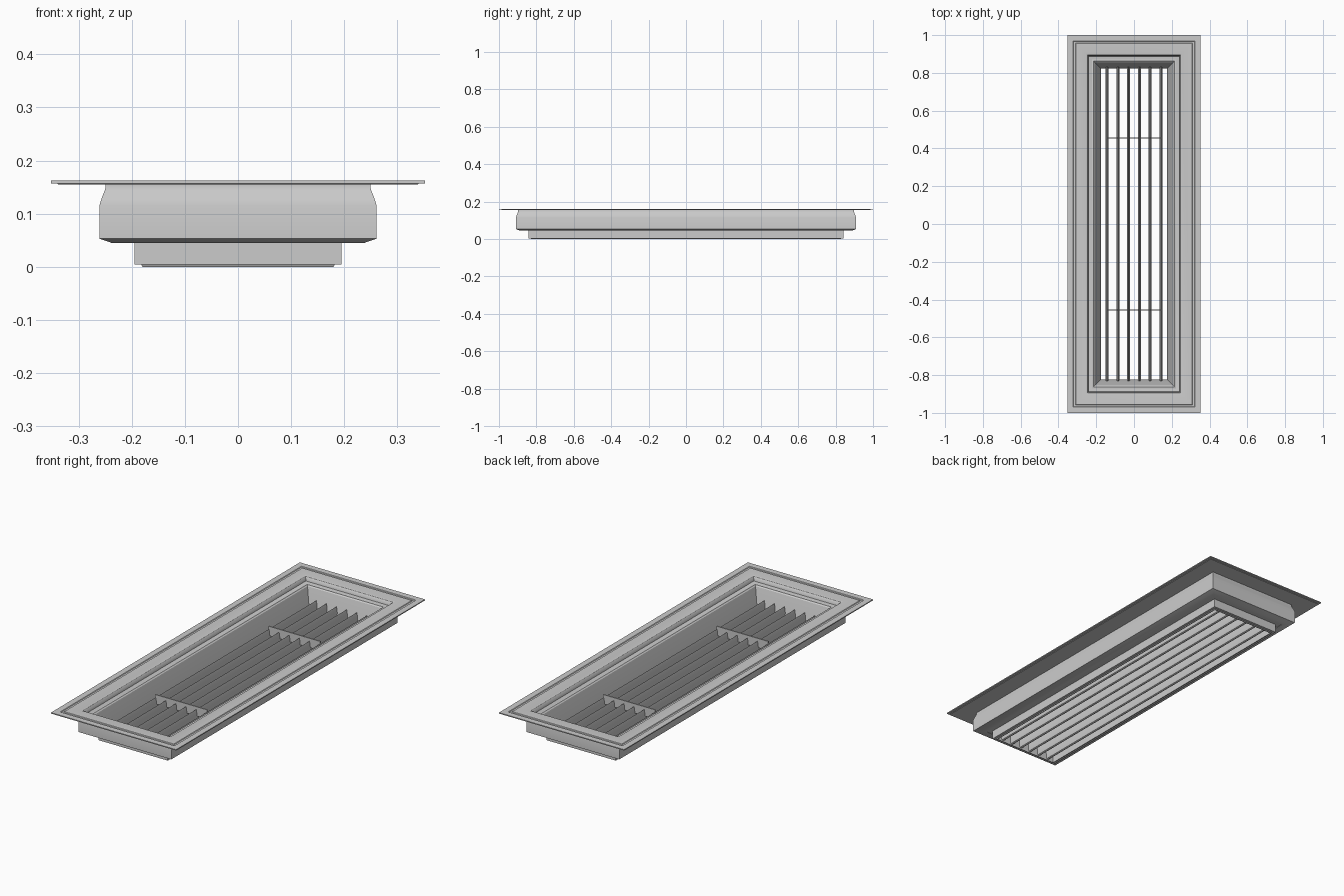
import bpy, bmesh, math

if "Cube" in bpy.data.objects:
    bpy.data.objects.remove(bpy.data.objects["Cube"])

DY = 0.648  # constant difference between half length and half width


def finish(bm, name, smooth=True):
    bmesh.ops.recalc_face_normals(bm, faces=bm.faces)
    me = bpy.data.meshes.new(name)
    bm.to_mesh(me)
    bm.free()
    ob = bpy.data.objects.new(name, me)
    bpy.context.collection.objects.link(ob)
    if smooth:
        bpy.ops.object.select_all(action='DESELECT')
        ob.select_set(True)
        bpy.context.view_layer.objects.active = ob
        bpy.ops.object.shade_smooth_by_angle(angle=math.radians(30))
    return ob


def mitred_frame(name, profile):
    """Sweep a closed (half width, z) profile round a rectangle."""
    bm = bmesh.new()
    rings = [[bm.verts.new((sx * w, sy * (w + DY), z)) for w, z in profile]
             for sx, sy in ((1, 1), (-1, 1), (-1, -1), (1, -1))]
    n = len(profile)
    for i in range(4):
        a, b = rings[i], rings[(i + 1) % 4]
        for j in range(n):
            k = (j + 1) % n
            bm.faces.new((a[j], a[k], b[k], b[j]))
    return finish(bm, name)


def extrude(name, outline, axis, start, end):
    """Extrude a closed 2D outline along the x or y axis."""
    bm = bmesh.new()
    place = (lambda p, t: (p[0], t, p[1])) if axis == 'y' else (lambda p, t: (t, p[0], p[1]))
    a = [bm.verts.new(place(p, start)) for p in outline]
    b = [bm.verts.new(place(p, end)) for p in outline]
    bm.faces.new(a)
    bm.faces.new(b[::-1])
    n = len(outline)
    for j in range(n):
        k = (j + 1) % n
        bm.faces.new((a[j], a[k], b[k], b[j]))
    return finish(bm, name)


# Flange with a shallow decorative groove, and the flared outer body
mitred_frame("flange_and_body", [
    (0.352, 0.157), (0.352, 0.162), (0.322, 0.162), (0.319, 0.159),
    (0.311, 0.159), (0.308, 0.162), (0.254, 0.162), (0.247, 0.159),
    (0.242, 0.152), (0.240, 0.140), (0.215, 0.136), (0.215, 0.045),
    (0.238, 0.045), (0.261, 0.053), (0.261, 0.115), (0.257, 0.128),
    (0.251, 0.143), (0.249, 0.150), (0.249, 0.155), (0.338, 0.155),
    (0.340, 0.157)])

# Inner core frame, tapering to the opening, standing below the body
mitred_frame("core_frame", [
    (0.222, 0.137), (0.214, 0.139), (0.208, 0.134), (0.182, 0.050),
    (0.180, 0.040), (0.176, 0.000), (0.180, 0.000), (0.182, 0.004),
    (0.195, 0.004), (0.195, 0.047), (0.222, 0.047)])

# Long louvre blades with a slim teardrop section
section = [(0.0, 0.088), (0.003, 0.075), (0.007, 0.035), (0.008, 0.018),
           (0.006, 0.008), (0.0, 0.005)]
section += [(-x, z) for x, z in section[-2:0:-1]]
for i in range(6):
    x = (i - 2.5) * 0.057
    extrude(f"louvre_{i + 1}", [(x + p, z) for p, z in section], 'y', -0.832, 0.832)

# Two cross bars that tie the louvres together
for side, y in (("front", -0.455), ("back", 0.455)):
    extrude(f"cross_bar_{side}",
            [(y - 0.003, 0.055), (y + 0.003, 0.055), (y + 0.003, 0.102), (y - 0.003, 0.102)],
            'x', -0.145, 0.145)
